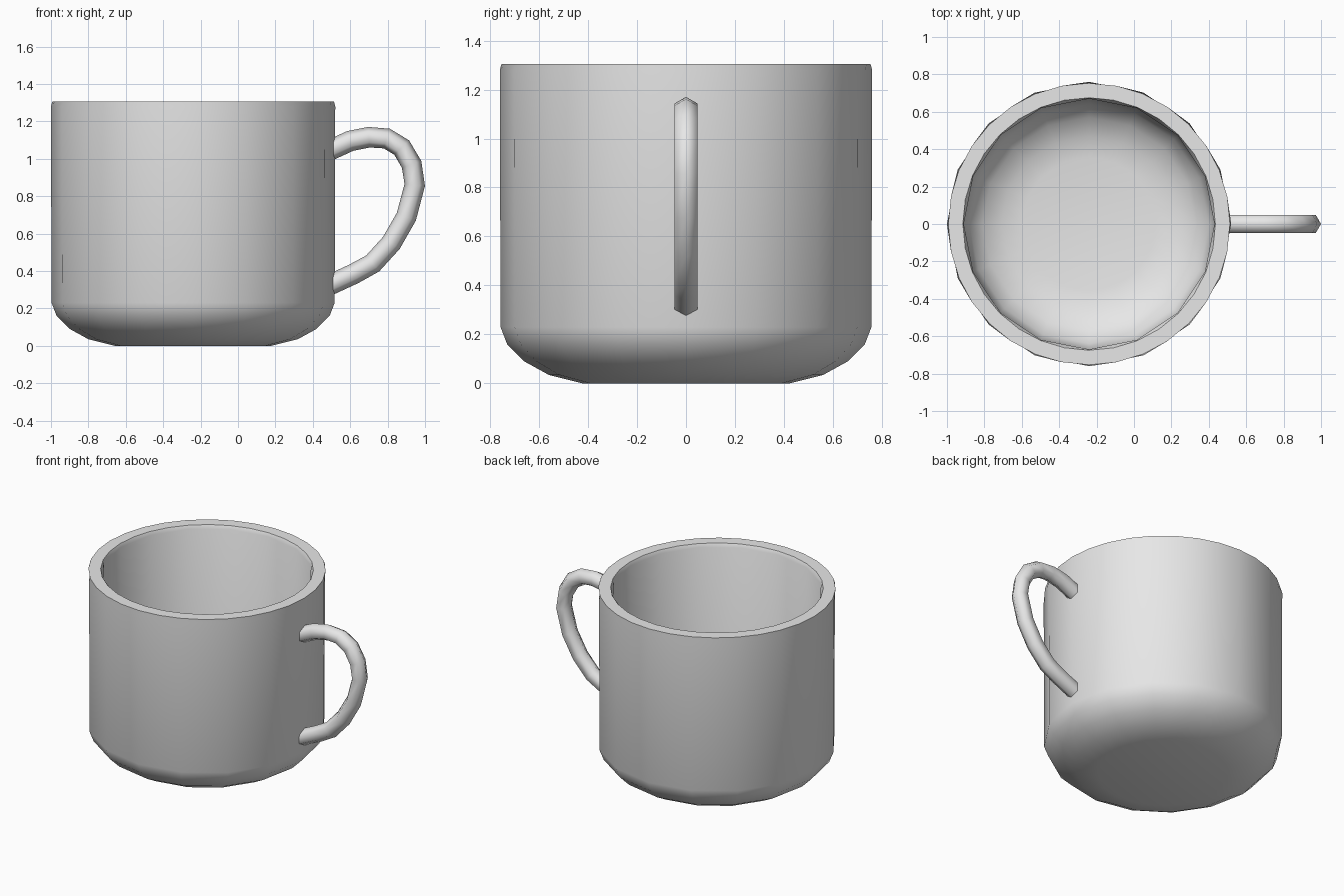
import bpy
import bmesh
from math import cos, sin, pi, radians
from mathutils import Vector

cube = bpy.data.objects.get("Cube")
if cube:
    bpy.data.objects.remove(cube, do_unlink=True)

SIDES = 32
CENTRE_X = -0.24

grey = bpy.data.materials.new("pale grey")
grey.use_nodes = True
grey.diffuse_color = (0.8, 0.8, 0.8, 1)
grey.node_tree.nodes["Principled BSDF"].inputs["Base Color"].default_value = (0.8, 0.8, 0.8, 1)


def bridge(bm, a, b):
    n = len(a)
    for i in range(n):
        j = (i + 1) % n
        bm.faces.new((a[i], a[j], b[j], b[i]))


def finish(bm, name, angle):
    bmesh.ops.recalc_face_normals(bm, faces=bm.faces)
    mesh = bpy.data.meshes.new(name)
    bm.to_mesh(mesh)
    bm.free()
    mesh.materials.append(grey)
    obj = bpy.data.objects.new(name, mesh)
    bpy.context.collection.objects.link(obj)
    bpy.ops.object.select_all(action='DESELECT')
    obj.select_set(True)
    bpy.context.view_layer.objects.active = obj
    bpy.ops.object.shade_smooth_by_angle(angle=radians(angle))


# Cup: sixteen-sided wall and base, with a rounder rim (radius, height, rounder)
profile = [(0.42, 0, False), (0.56, 0.035, False), (0.66, 0.09, False),
           (0.73, 0.16, False), (0.757, 0.23, False), (0.76, 1.28, False),
           (0.753, 1.305, True), (0.675, 1.305, True), (0.67, 1.28, False),
           (0.668, 0.33, False), (0.64, 0.23, False), (0.57, 0.16, False),
           (0.47, 0.11, False), (0.36, 0.09, False)]
bm = bmesh.new()
rings = []
for radius, z, rounder in profile:
    ring = []
    for i in range(SIDES):
        a = 2 * pi * i / SIDES
        r = radius if rounder or i % 2 == 0 else radius * cos(2 * pi / SIDES)
        ring.append(bm.verts.new((CENTRE_X + r * cos(a), r * sin(a), z)))
    rings.append(ring)
for lower, upper in zip(rings, rings[1:]):
    bridge(bm, lower, upper)
bm.faces.new(rings[0])
bm.faces.new(rings[-1])
finish(bm, "cup", 40)

# Handle: six-sided tube swept along a loop in the x-z plane
path = [Vector((x, 0, z)) for x, z in (
    (0.49, 0.325), (0.62, 0.385), (0.72, 0.44), (0.82, 0.55), (0.9, 0.69),
    (0.945, 0.86), (0.928, 0.97), (0.875, 1.06), (0.795, 1.108),
    (0.7, 1.115), (0.6, 1.095), (0.49, 1.045))]
bm = bmesh.new()
rings = []
for k, p in enumerate(path):
    t = (path[min(k + 1, len(path) - 1)] - path[max(k - 1, 0)]).normalized()
    outward = Vector((t.z, 0, -t.x))
    rings.append([bm.verts.new(p + 0.055 * (outward * cos(i * pi / 3)
                  + Vector((0, 1, 0)) * sin(i * pi / 3))) for i in range(6)])
for a, b in zip(rings, rings[1:]):
    bridge(bm, a, b)
bm.faces.new(rings[0])
bm.faces.new(rings[-1])
finish(bm, "handle", 65)
